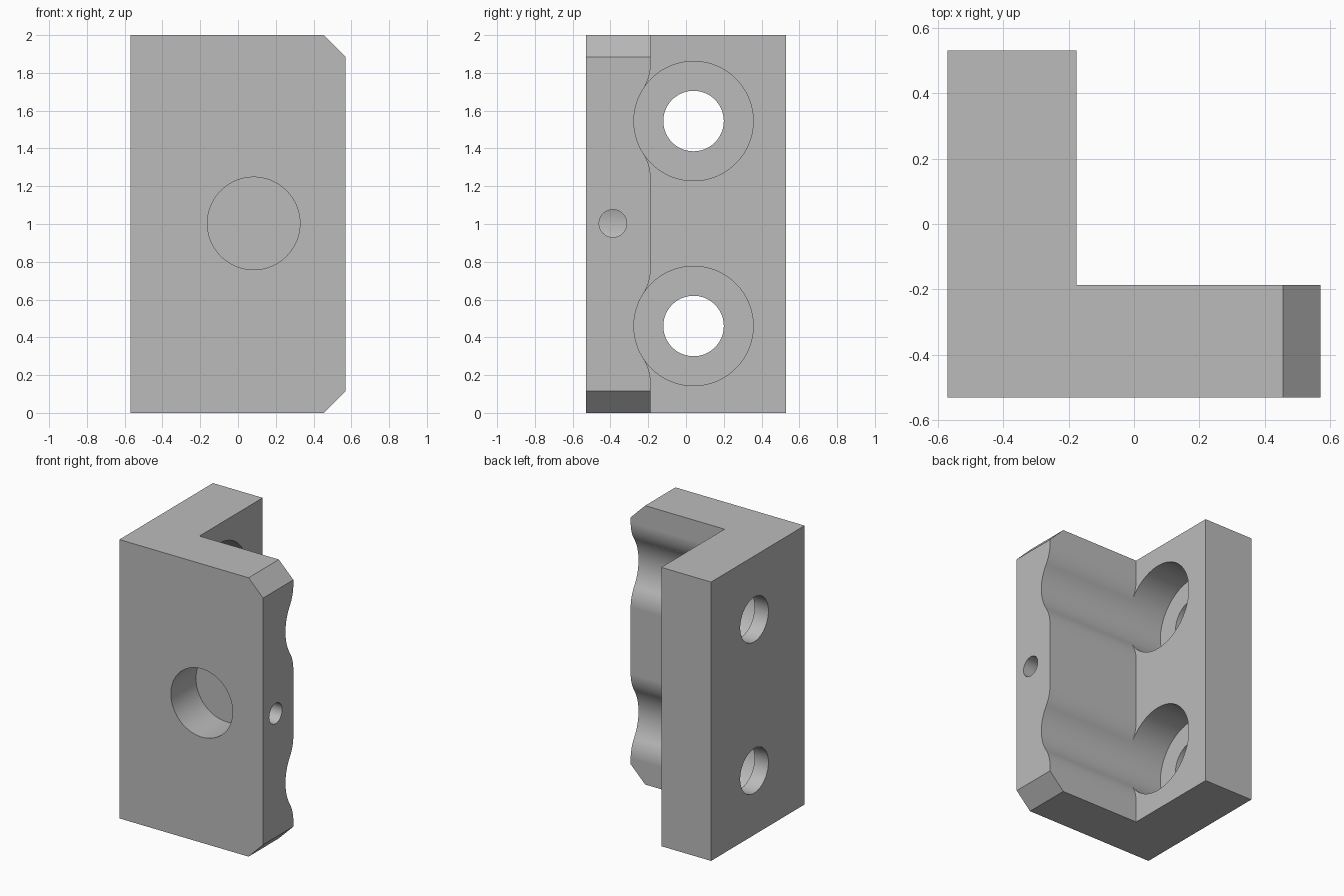
import bpy, bmesh
from math import sin, cos, sqrt, atan2, pi, radians
from mathutils import Vector

cube = bpy.data.objects.get("Cube")
if cube:
    bpy.data.objects.remove(cube, do_unlink=True)

# Main dimensions
HX, HY, HEIGHT = 0.57, 0.53, 2.0
LEG_X, PLATE_Y = -0.175, -0.187     # inner faces of the leg and the front plate
CHAMFER = 0.115
BORE_Y, BORE_Z = 0.04, (0.46, 1.545)
BORE_R, BOLT_R, BORE_FLOOR = 0.316, 0.16, -0.46
FILLET = 0.25

grey = bpy.data.materials.new("plain_grey")
grey.use_nodes = True
colour = (0.5, 0.5, 0.5, 1)
grey.diffuse_color = colour
grey.node_tree.nodes["Principled BSDF"].inputs["Base Color"].default_value = colour


def prism(name, points, direction):
    """Extrude a closed flat outline along a vector."""
    bm = bmesh.new()
    face = bm.faces.new([bm.verts.new(p) for p in points])
    new = bmesh.ops.extrude_face_region(bm, geom=[face])["geom"]
    bmesh.ops.translate(bm, vec=Vector(direction),
                        verts=[v for v in new if isinstance(v, bmesh.types.BMVert)])
    bmesh.ops.recalc_face_normals(bm, faces=bm.faces)
    mesh = bpy.data.meshes.new(name)
    bm.to_mesh(mesh)
    bm.free()
    mesh.materials.append(grey)
    obj = bpy.data.objects.new(name, mesh)
    bpy.context.collection.objects.link(obj)
    return obj


def ring(radius, place, count=96):
    angles = [2 * pi * (i + 0.5) / count for i in range(count)]
    return [place(radius * cos(a), radius * sin(a)) for a in angles]


def cut(cutter):
    cutter.hide_render = True
    mod = body.modifiers.new("cut", "BOOLEAN")
    mod.operation, mod.solver, mod.object = "DIFFERENCE", "EXACT", cutter
    bpy.context.view_layer.objects.active = body
    bpy.ops.object.modifier_apply(modifier=mod.name)
    bpy.data.objects.remove(cutter, do_unlink=True)


def bore_x(name, y, z, radius, x0, x1):
    cut(prism(name, ring(radius, lambda u, v: (x0, y + u, z + v)), (x1 - x0, 0, 0)))


# L-shaped body
outline = [(-HX, -HY), (HX, -HY), (HX, PLATE_Y), (LEG_X, PLATE_Y), (LEG_X, HY), (-HX, HY)]
body = prism("angle_bracket", [(x, y, 0) for x, y in outline], (0, 0, HEIGHT))

# Chamfers at the top and bottom of the plate's free end
bm = bmesh.new()
bm.from_mesh(body.data)
ends = [e for e in bm.edges if all(v.co.x > HX - 0.01 for v in e.verts)
        and abs(e.verts[0].co.z - e.verts[1].co.z) < 0.01]
bmesh.ops.bevel(bm, geom=ends, offset=CHAMFER, segments=1, affect="EDGES")
bm.to_mesh(body.data)
bm.free()

# Rounded lips that blend each groove into the plate
centre_y = PLATE_Y - FILLET
rise = BORE_Y - centre_y
offset = sqrt((BORE_R + FILLET) ** 2 - rise ** 2)
sweep = atan2(offset, rise)
for z in BORE_Z:
    lip = []
    for i in range(17):
        a = sweep * i / 16
        lip.append((centre_y + FILLET * cos(a), offset - FILLET * sin(a)))
    section = [(PLATE_Y + 0.05, offset)] + lip
    section += [(y, -w) for y, w in reversed(section)]
    cut(prism("groove_cutter", [(LEG_X, y, z + w) for y, w in section], (1, 0, 0)))

# Counterbores running out through the plate, and their bolt holes
for z in BORE_Z:
    bore_x("counterbore_cutter", BORE_Y, z, BORE_R, BORE_FLOOR, 0.8)
    bore_x("bolt_cutter", BORE_Y, z, BOLT_R, -0.8, 0.0)

# Blind pocket in the front and the pin hole that meets it from the side
cut(prism("pocket_cutter", ring(0.245, lambda u, v: (0.083 + u, -0.8, 1.003 + v)),
          (0, 0.8 - HY + 0.285, 0)))
bore_x("pin_cutter", -0.387, 1.003, 0.073, 0.15, 0.8)

# Smooth curved walls, crisp edges
bpy.ops.object.select_all(action="DESELECT")
body.select_set(True)
bpy.context.view_layer.objects.active = body
bpy.ops.object.shade_smooth_by_angle(angle=radians(20))
weighted = body.modifiers.new("weighted_normals", "WEIGHTED_NORMAL")
weighted.keep_sharp = True
